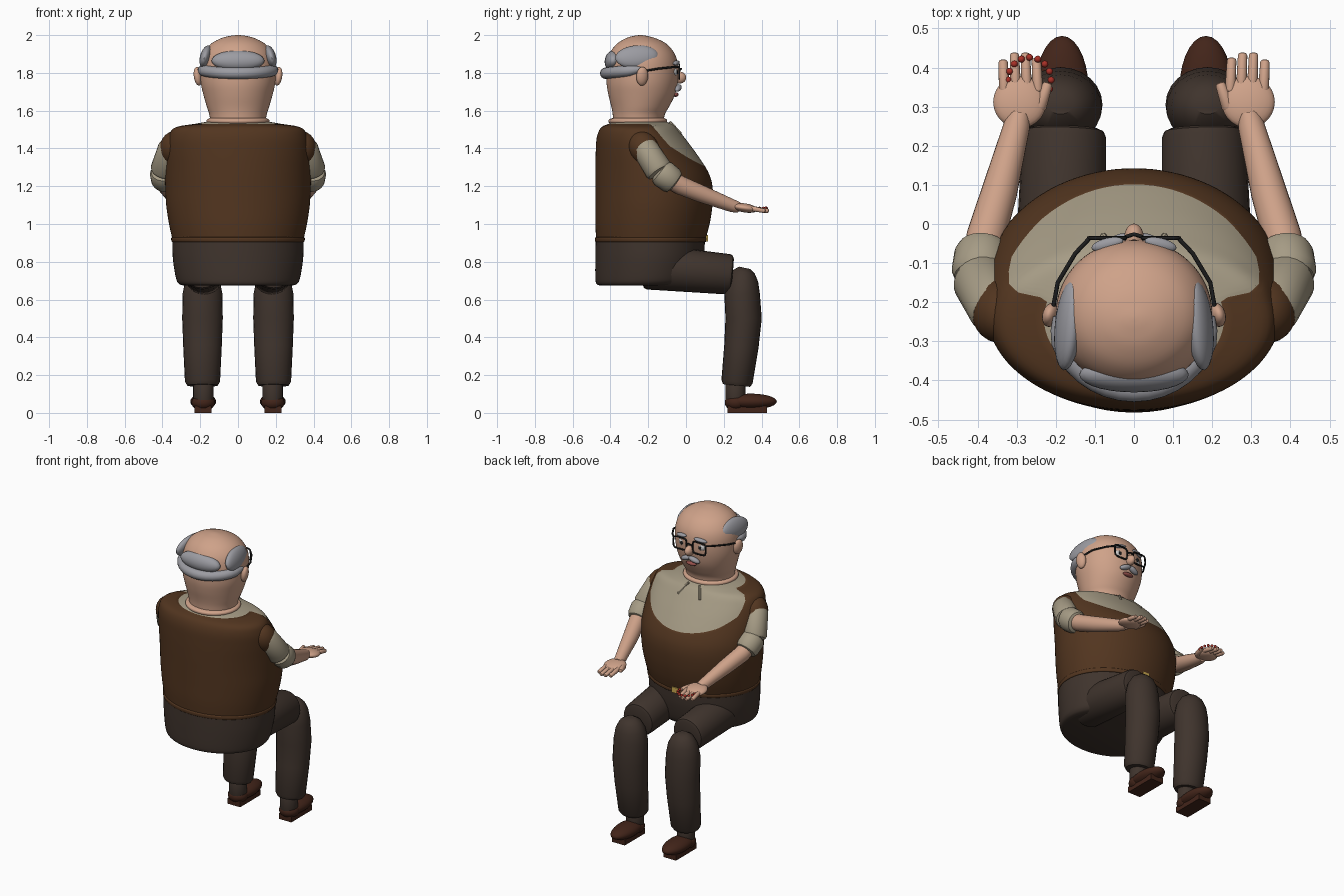
import bpy, bmesh, math
from mathutils import Vector, Euler

if "Cube" in bpy.data.objects:
    bpy.data.objects.remove(bpy.data.objects["Cube"])

def mat(name, r, g, b):
    m = bpy.data.materials.new(name)
    m.diffuse_color = (r, g, b, 1)
    m.use_nodes = True
    m.node_tree.nodes["Principled BSDF"].inputs["Base Color"].default_value = m.diffuse_color
    return m

SKIN = mat("skin", .62, .36, .25)
VEST = mat("vest_brown", .085, .036, .014)
SHIRT = mat("shirt_beige", .38, .33, .235)
PANTS = mat("trouser_brown", .05, .034, .026)
SHOE = mat("shoe_leather", .055, .018, .01)
HAIR = mat("grey_hair", .33, .33, .36)
BLACK = mat("black", .012, .012, .012)
WHITE = mat("eye_white", .8, .8, .78)
RED = mat("bead_red", .4, .03, .02)
LIP = mat("lip", .3, .08, .07)
GOLD = mat("gold", .6, .4, .08)

def finish(name, bm, m):
    bmesh.ops.recalc_face_normals(bm, faces=bm.faces)
    me = bpy.data.meshes.new(name)
    bm.to_mesh(me)
    bm.free()
    ob = bpy.data.objects.new(name, me)
    bpy.context.collection.objects.link(ob)
    me.materials.append(m)
    return ob

def skin_rings(name, rings, m):
    """Join rings of points into a capped surface."""
    bm = bmesh.new()
    vs = [[bm.verts.new(p) for p in ring] for ring in rings]
    n = len(vs[0])
    for a, b in zip(vs, vs[1:]):
        for j in range(n):
            k = (j + 1) % n
            bm.faces.new((a[j], a[k], b[k], b[j]))
    bm.faces.new(vs[0][::-1])
    bm.faces.new(vs[-1])
    return finish(name, bm, m)

def section(prof, t):
    """Smoothly interpolated (z, half width, back y, front y)."""
    i = min(int(t), len(prof) - 2)
    f = t - i
    p = [prof[max(0, min(len(prof) - 1, i + k))] for k in (-1, 0, 1, 2)]
    return [.5 * (2 * b + (c - a) * f + (2 * a - 5 * b + 4 * c - d) * f * f
                  + (3 * b - a - 3 * c + d) * f ** 3) for a, b, c, d in zip(*p)]

def loft(name, prof, m, lo=lambda s: 0, hi=None, steps=30, n=64):
    hi = hi or (lambda s: len(prof) - 1)
    rings = []
    for i in range(steps + 1):
        ring = []
        for j in range(n):
            th = math.tau * j / n
            s = math.sin(th)
            t = lo(s) + (hi(s) - lo(s)) * i / steps
            z, w, b, f = section(prof, t)
            ring.append((w * math.cos(th), (b + f) / 2 + (f - b) / 2 * s, z))
        rings.append(ring)
    return skin_rings(name, rings, m)

def tube(name, pts, radii, m, wide=1, n=24):
    pts = [Vector(p) for p in pts]
    d = pts[-1] - pts[0]
    up = Vector((0, 1, 0)) if abs(d.z) > abs(d.y) + abs(d.x) else Vector((0, 0, 1))
    rings = []
    for i, p in enumerate(pts):
        t = (pts[min(i + 1, len(pts) - 1)] - pts[max(i - 1, 0)]).normalized()
        u = t.cross(up).normalized()
        v = u.cross(t)
        rings.append([p + radii[i] * (wide * math.cos(a) * u + math.sin(a) * v)
                      for a in (math.tau * k / n for k in range(n))])
    return skin_rings(name, rings, m)

def capsule(name, a, b, ra, rb, m, wide=1, edge=.3, n=24):
    """Straight limb with softly rounded ends."""
    a, b = Vector(a), Vector(b)
    d = (b - a).normalized()
    ea, eb = ra * edge, rb * edge
    pts = [a, a + d * ea * .3, a + d * ea, b - d * eb, b - d * eb * .3, b]
    return tube(name, pts, [ra - ea, ra - ea * .3, ra, rb, rb - eb * .3, rb - eb], m, wide, n)

def blob(name, c, r, m, rot=(0, 0, 0), seg=28):
    bm = bmesh.new()
    bmesh.ops.create_uvsphere(bm, u_segments=seg, v_segments=seg // 2, radius=1)
    e = Euler(rot).to_matrix()
    for v in bm.verts:
        v.co = e @ Vector((v.co.x * r[0], v.co.y * r[1], v.co.z * r[2])) + Vector(c)
    return finish(name, bm, m)

def box(name, c, s, m, rot=(0, 0, 0)):
    bm = bmesh.new()
    bmesh.ops.create_cube(bm, size=1)
    e = Euler(rot).to_matrix()
    for v in bm.verts:
        v.co = e @ Vector((v.co.x * s[0], v.co.y * s[1], v.co.z * s[2])) + Vector(c)
    return finish(name, bm, m)

def wire(name, pts, r, m, cyclic=False):
    cu = bpy.data.curves.new(name, 'CURVE')
    cu.dimensions = '3D'
    cu.bevel_depth = r
    cu.bevel_resolution = 2
    cu.use_fill_caps = True
    sp = cu.splines.new('POLY')
    sp.points.add(len(pts) - 1)
    for q, p in zip(sp.points, pts):
        q.co = (*p, 1)
    sp.use_cyclic_u = cyclic
    cu.materials.append(m)
    bpy.context.collection.objects.link(bpy.data.objects.new(name, cu))

# torso: vest below the neckline, shirt above it
TORSO = [(.91, .345, -.475, .10), (1.0, .365, -.48, .125), (1.1, .38, -.48, .14),
         (1.2, .385, -.48, .14), (1.28, .385, -.48, .115), (1.38, .38, -.478, .05),
         (1.46, .367, -.472, -.01), (1.51, .335, -.45, -.05), (1.53, .23, -.41, -.075),
         (1.545, .14, -.37, -.12)]

def neckline(s):
    key = [(-1, 8), (.3, 8), (.4, 7), (.54, 5.4), (.78, 4.7), (1, 4.25)]
    for (a, ta), (b, tb) in zip(key, key[1:]):
        if s <= b:
            return ta + (tb - ta) * (s - a) / (b - a)
    return key[-1][1]

loft("vest", TORSO, VEST, hi=neckline, steps=36, n=96)
loft("shirt", TORSO, SHIRT, lo=neckline, steps=24, n=96)

# hips, belt and buckle
loft("hips", [(.675, .29, -.46, .02), (.685, .315, -.475, .05), (.72, .33, -.48, .075),
              (.82, .345, -.48, .095), (.915, .347, -.478, .10)], PANTS)
loft("belt", [(.905, .346, -.476, .101), (.908, .352, -.481, .107), (.925, .354, -.482, .108),
              (.93, .348, -.477, .103)], VEST, steps=9)
box("belt_buckle", (0, .11, .925), (.045, .012, .036), GOLD)

# head and neck
loft("head", [(1.53, .145, -.385, -.12), (1.58, .152, -.388, -.112), (1.62, .165, -.395, -.09),
              (1.68, .182, -.41, -.06), (1.74, .196, -.42, -.045), (1.80, .2, -.42, -.04),
              (1.86, .197, -.415, -.045), (1.91, .18, -.4, -.065), (1.955, .142, -.365, -.105),
              (1.985, .085, -.315, -.165), (1.997, .035, -.27, -.215), (2.0, .004, -.245, -.237)],
     SKIN, steps=44)
loft("neck_roll", [(1.53, .155, -.4, -.11), (1.54, .166, -.41, -.1), (1.553, .164, -.408, -.102),
                   (1.56, .15, -.39, -.115)], SKIN, steps=12)

# hair at the back of the head
arc = [math.radians(a) for a in range(180, 361, 10)]
tube("hair_roll", [(.195 * math.cos(a), -.235 + .19 * math.sin(a), 1.82 + .022 * math.sin(a)) for a in arc],
     [.012 + .018 * min(1, -2.5 * math.sin(a) + .1) if math.sin(a) < -.01 else .012 for a in arc], HAIR)
blob("hair_back", (0, -.385, 1.865), (.14, .045, .055), HAIR, (-.25, 0, 0))

# face
blob("nose", (0, -.035, 1.775), (.025, .036, .032), SKIN)
blob("lips", (0, -.055, 1.685), (.036, .016, .012), LIP)
wire("glasses_bridge", [(-.022, -.033, 1.815), (0, -.026, 1.822), (.022, -.033, 1.815)], .005, BLACK)

for s, side in ((-1, "left"), (1, "right")):
    def P(x, y, z):
        return (s * x, y, z)

    # head details
    blob(side + "_side_hair", P(.168, -.26, 1.885), (.032, .115, .062), HAIR, (.08, -s * .25, s * .08))
    blob(side + "_ear", P(.212, -.232, 1.782), (.021, .032, .05), SKIN, (0, s * .15, s * .3))
    blob(side + "_eye", P(.066, -.068, 1.805), (.03, .022, .025), WHITE)
    blob(side + "_pupil", P(.066, -.048, 1.805), (.01, .006, .011), BLACK, seg=16)
    blob(side + "_brow", P(.068, -.052, 1.853), (.042, .016, .012), HAIR, (0, s * .15, -s * .25))
    blob(side + "_moustache", P(.03, -.042, 1.72), (.038, .018, .016), HAIR, (0, s * .35, -s * .2))
    rim = []
    for k in range(24):
        c, q = math.cos(math.tau * k / 24), math.sin(math.tau * k / 24)
        rim.append(P(.069 + .047 * math.copysign(abs(c) ** .45, c), -.036,
                     1.806 + .038 * math.copysign(abs(q) ** .45, q)))
    wire(side + "_lens_rim", rim, .005, BLACK, True)
    wire(side + "_temple", [P(.114, -.037, 1.832), P(.15, -.075, 1.83), P(.195, -.15, 1.822),
                            P(.206, -.21, 1.812)], .0055, BLACK)

    # collar seam
    capsule(side + "_collar_seam", P(.04, -.085, 1.54), P(.08, -.028, 1.478), .008, .008, SHIRT, n=8)

    # arm: shoulder cap, sleeve, rolled cuff, forearm
    blob(side + "_shoulder", P(.345, -.222, 1.40), (.072, .078, .095), VEST, (.5, -s * .2, 0))
    capsule(side + "_sleeve", P(.35, -.23, 1.42), P(.395, -.135, 1.27), .068, .074, SHIRT)
    capsule(side + "_cuff", P(.395, -.145, 1.285), P(.385, -.055, 1.215), .074, .072, SHIRT, edge=.4)
    tube(side + "_forearm", [P(.39, -.09, 1.24), P(.378, -.03, 1.205), P(.345, .08, 1.16),
                             P(.30, .25, 1.095), P(.293, .28, 1.088)], [.05, .05, .046, .034, .028], SKIN)

    # hand with palm, four fingers and thumb
    blob(side + "_palm", P(.292, .312, 1.085), (.068, .068, .024), SKIN, (-.15, 0, 0))
    for k, (x, tip) in enumerate(((.246, .425), (.274, .438), (.302, .438), (.331, .42))):
        capsule(f"{side}_finger_{k + 1}", P(x, .335, 1.085), P(x + .004, tip, 1.068), .014, .012, SKIN,
                edge=.6, n=14)
    capsule(side + "_thumb", P(.245, .29, 1.085), P(.219, .362, 1.085), .018, .013, SKIN, edge=.6, n=14)

    # leg: thigh, shin, ankle, shoe and sole
    capsule(side + "_thigh", P(.19, -.22, .775), P(.178, .245, .732), .12, .107, PANTS, edge=.2)
    tube(side + "_shin", [P(.188, y, z) for y, z in ((.31, .768), (.305, .745), (.3, .7), (.297, .63),
                          (.305, .5), (.293, .35), (.27, .165), (.268, .145))],
         [.03, .06, .082, .094, .096, .091, .083, .072], PANTS, wide=1.12)
    capsule(side + "_ankle", P(.183, .262, .16), P(.183, .262, .05), .054, .054, PANTS, edge=.1)
    blob(side + "_shoe", P(.184, .343, .06), (.068, .138, .042), SHOE)
    blob(side + "_heel", P(.184, .265, .055), (.062, .06, .045), SHOE)
    box(side + "_sole", P(.184, .325, .018), (.09, .21, .036), SHOE)

# bead string held in one hand
for k in range(16):
    a = math.tau * k / 16
    blob(f"bead_{k + 1}", (-.267 + .055 * math.cos(a), .368 + .058 * math.sin(a), 1.083),
         (.009, .009, .009), RED, seg=12)

# smooth shading with crisp edges
bpy.ops.object.select_all(action='DESELECT')
for ob in bpy.data.objects:
    if ob.type == 'MESH':
        ob.select_set(True)
        bpy.context.view_layer.objects.active = ob
bpy.ops.object.shade_smooth_by_angle(angle=math.radians(40))
